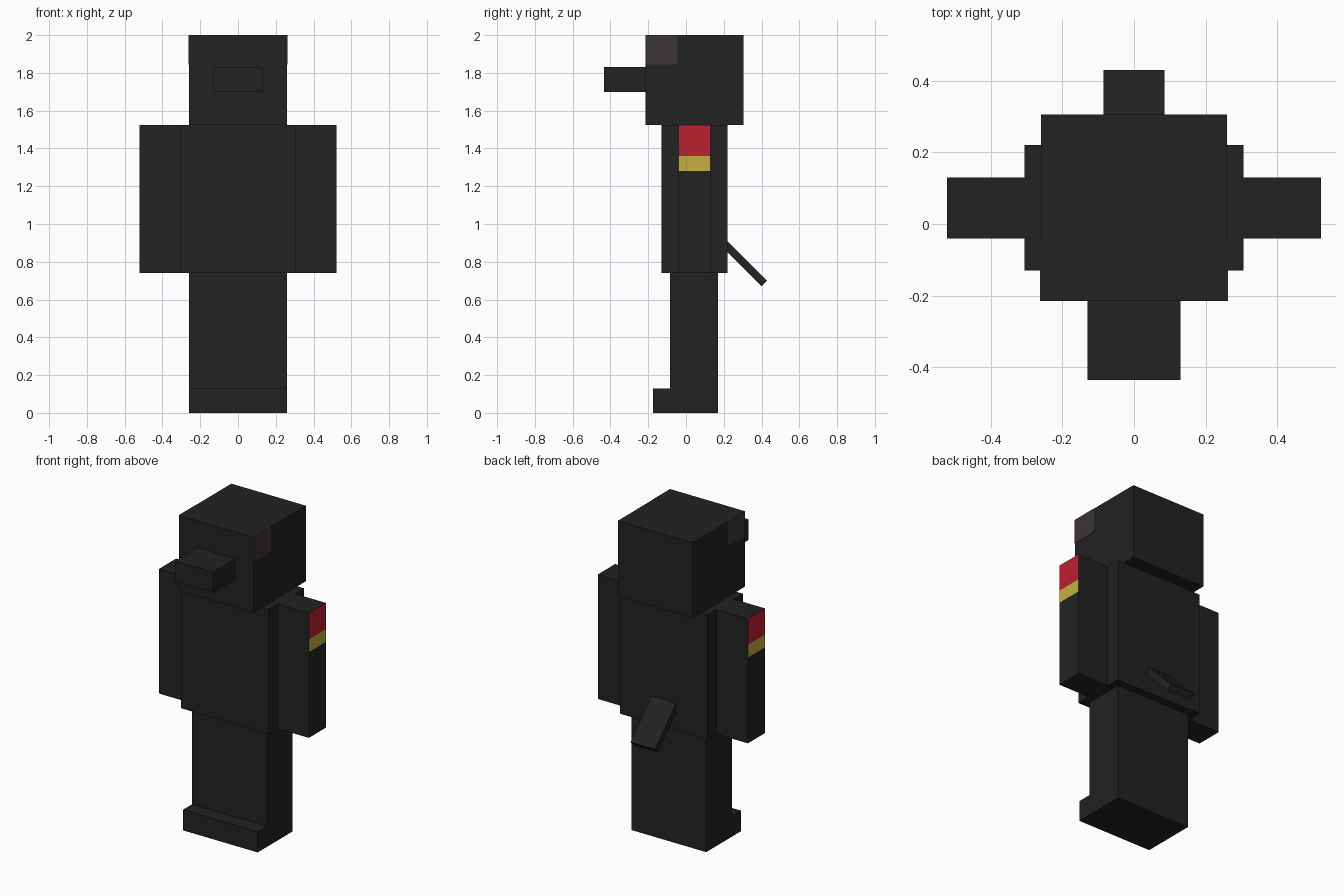
import bpy
import bmesh
from math import radians
from mathutils import Matrix, Vector

if "Cube" in bpy.data.objects:
    bpy.data.objects.remove(bpy.data.objects["Cube"], do_unlink=True)


def material(name, rgb):
    m = bpy.data.materials.new(name)
    m.use_nodes = True
    m.diffuse_color = (*rgb, 1)
    m.node_tree.nodes["Principled BSDF"].inputs["Base Color"].default_value = (*rgb, 1)
    return m


BLACK = material("black", (0.0160, 0.0160, 0.0160))
RED = material("red", (0.515, 0.015, 0.028))
YELLOW = material("yellow", (0.578, 0.429, 0.053))
EYE = material("eye grey", (0.045, 0.035, 0.042))


def finish(name, bm, *mats):
    bmesh.ops.recalc_face_normals(bm, faces=bm.faces)
    mesh = bpy.data.meshes.new(name)
    bm.to_mesh(mesh)
    bm.free()
    for m in mats:
        mesh.materials.append(m)
    obj = bpy.data.objects.new(name, mesh)
    bpy.context.collection.objects.link(obj)
    return obj


def box_mesh(lo, hi):
    lo, hi = Vector(lo), Vector(hi)
    bm = bmesh.new()
    bmesh.ops.create_cube(bm, size=1, matrix=Matrix.Translation((lo + hi) / 2)
                          @ Matrix.Diagonal((*(hi - lo), 1)))
    return bm


def box(name, lo, hi):
    return finish(name, box_mesh(lo, hi), BLACK)


# Head, beak, trunk and legs
box("head", (-0.26, -0.215, 1.525), (0.26, 0.305, 2))
box("beak", (-0.13, -0.435, 1.70), (0.13, -0.215, 1.83))
box("body", (-0.305, -0.13, 0.74), (0.305, 0.22, 1.525))
box("legs", (-0.26, -0.085, 0), (0.26, 0.17, 0.74))
box("feet", (-0.26, -0.175, 0), (0.26, -0.085, 0.13))

# Slanted tail
tail = box("tail", (-0.085, -0.32, -0.021), (0.085, 0, 0.021))
tail.location = (0, 0.415, 0.685)
tail.rotation_euler.x = radians(-45)

for side, label in ((1, "left"), (-1, "right")):
    # Wing with red and yellow bands on its outer face
    xs = sorted((side * 0.305, side * 0.522))
    bm = box_mesh((xs[0], -0.04, 0.74), (xs[1], 0.13, 1.525))
    for z in (1.28, 1.36):
        bmesh.ops.bisect_plane(bm, geom=bm.verts[:] + bm.edges[:] + bm.faces[:],
                               plane_co=(0, 0, z), plane_no=(0, 0, 1))
    bm.normal_update()
    for f in bm.faces:
        z = f.calc_center_median().z
        if f.normal.x * side > 0.9 and z > 1.28:
            f.material_index = 1 if z > 1.36 else 2
    finish(label + "_wing", bm, BLACK, RED, YELLOW)

    # Eye plate with one clipped lower corner
    bm = bmesh.new()
    outline = [(-0.215, 2), (-0.215, 1.845), (-0.06, 1.845), (-0.045, 1.86), (-0.045, 2)]
    face = bm.faces.new([bm.verts.new((side * 0.26, y, z)) for y, z in outline])
    new = bmesh.ops.extrude_face_region(bm, geom=[face])["geom"]
    bmesh.ops.translate(bm, vec=(side * 0.002, 0, 0),
                        verts=[v for v in new if isinstance(v, bmesh.types.BMVert)])
    finish(label + "_eye", bm, EYE)
